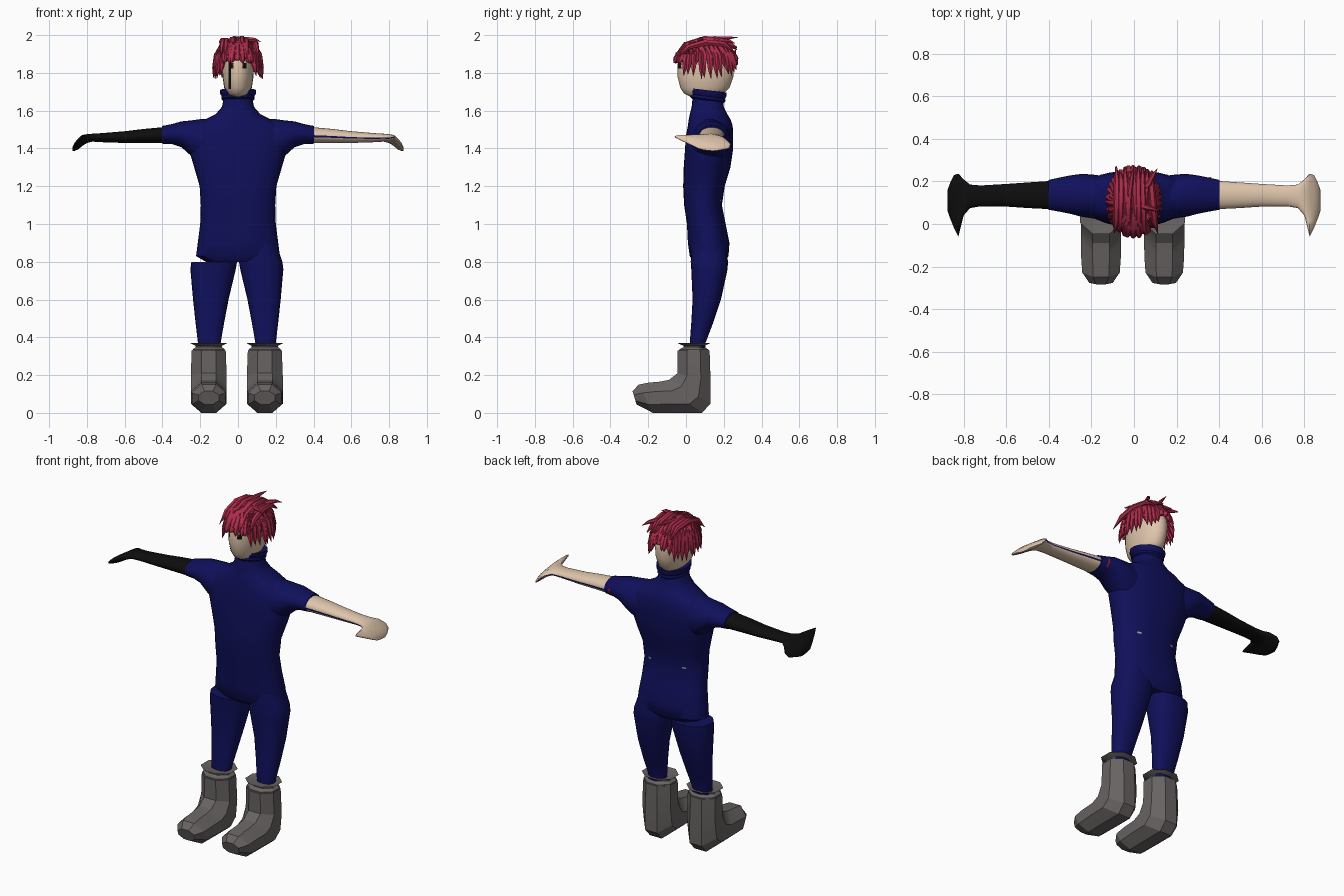
import bpy, bmesh, math, random
from mathutils import Vector
from mathutils.bvhtree import BVHTree

if "Cube" in bpy.data.objects:
    bpy.data.objects.remove(bpy.data.objects["Cube"])

random.seed(4)


def material(name, rgb):
    m = bpy.data.materials.new(name)
    m.diffuse_color = (*rgb, 1)
    m.use_nodes = True
    m.node_tree.nodes["Principled BSDF"].inputs["Base Color"].default_value = m.diffuse_color
    return m


BLUE = material("navy suit", (0.005, 0.005, 0.105))
SKIN = material("skin", (0.74, 0.56, 0.41))
BLACK = material("black", (0.004, 0.004, 0.004))
GREY = material("boot grey", (0.14, 0.125, 0.125))
HAIR = material("crimson hair", (0.42, 0.025, 0.07))
RED = material("red", (0.35, 0.01, 0.02))
PALE = material("pale grey", (0.4, 0.4, 0.42))


def finish(name, bm, mats, angle=40):
    bmesh.ops.recalc_face_normals(bm, faces=bm.faces)
    me = bpy.data.meshes.new(name)
    bm.to_mesh(me)
    bm.free()
    for m in mats:
        me.materials.append(m)
    ob = bpy.data.objects.new(name, me)
    bpy.context.collection.objects.link(ob)
    bpy.ops.object.select_all(action='DESELECT')
    ob.select_set(True)
    bpy.context.view_layer.objects.active = ob
    bpy.ops.object.shade_smooth_by_angle(angle=math.radians(angle))
    return ob


def add_loft(bm, rings, n, power=2.0, turn=0.0, grow=1.0):
    """Skin elliptical rings given as (centre, half axis u, half axis v)."""
    def p(t):
        return math.copysign(abs(t) ** (2 / power), t) * grow
    loops = []
    for c, u, v in rings:
        c, u, v = Vector(c), Vector(u), Vector(v)
        loops.append([bm.verts.new(c + u * p(math.cos(a)) + v * p(math.sin(a)))
                      for a in (math.tau * (i + turn) / n for i in range(n))])
    sides = []
    for a, b in zip(loops, loops[1:]):
        sides += [(i, bm.faces.new((a[i], a[(i + 1) % n], b[(i + 1) % n], b[i])))
                  for i in range(n)]
    bm.faces.new(loops[0])
    bm.faces.new(loops[-1])
    return sides


def loft(name, rings, mats, n=24, rule=None, angle=40, **kw):
    bm = bmesh.new()
    for i, f in add_loft(bm, rings, n, **kw):
        if rule:
            f.material_index = rule(i, f.calc_center_median())
    return finish(name, bm, mats, angle)


def flat(x, y, z, rx, ry, tilt=0):
    return ((x, y, z), (rx, 0, 0), (0, ry, tilt))


# Suit body
body = [(.80, .17, .04, .20), (.83, .222, .02, .225), (.9, .213, .01, .23),
        (1.0, .2, .005, .21), (1.1, .197, -.01, .19), (1.2, .203, -.015, .205),
        (1.3, .232, -.012, .235), (1.4, .262, -.005, .25), (1.47, .26, 0, .25),
        (1.52, .235, .01, .247), (1.555, .17, .015, .235), (1.58, .12, .02, .22),
        (1.62, .085, .03, .2), (1.67, .075, .035, .195)]
torso = loft("suit_torso", [flat(0, (a + b) / 2, z, rx, (b - a) / 2) for z, rx, a, b in body],
             [BLUE], n=32, power=2.3)

# Rolled collar
loft("collar", [flat(0, .115, z, rx, ry, -.012) for z, rx, ry in
                [(1.65, .074, .083), (1.662, .088, .095), (1.675, .086, .092),
                 (1.69, .096, .1), (1.708, .096, .099), (1.7, .075, .08)]], [BLUE])

# Limbs, one pass per side
leg = [(.9, .02, .2, .03, .21), (.8, .005, .235, .025, .222), (.76, .012, .24, .028, .22),
       (.6, .05, .226, .035, .185), (.48, .073, .213, .028, .145),
       (.37, .092, .2, .02, .103), (.33, .092, .2, .02, .103)]
sleeve = [(.1, .12, 1.43, .1, .13), (.2, .13, 1.44, .103, .115), (.25, .135, 1.455, .1, .093),
          (.3, .138, 1.475, .09, .068), (.35, .138, 1.476, .08, .053), (.402, .137, 1.472, .07, .047)]
forearm = [(.38, .136, 1.471, .067, .043, 0), (.5, .135, 1.466, .06, .037, 0),
           (.6, .135, 1.46, .053, .031, 0), (.72, .132, 1.457, .049, .024, 0),
           (.77, .13, 1.457, .055, .021, 0), (.8, .125, 1.452, .085, .023, -.005),
           (.825, .088, 1.442, .148, .022, -.02), (.845, .105, 1.425, .125, .022, -.02),
           (.865, .11, 1.409, .08, .018, -.012), (.877, .11, 1.396, .045, .006, -.006)]
# Boot rings: front/top point, back/bottom point, half width
boot = [(-.045, .33, .125, .33, .09), (-.045, .21, .13, .17, .095), (-.09, .175, .13, .05, .095),
        (-.14, .165, .085, .0, .095), (-.2, .16, -.06, .0, .093),
        (-.25, .15, -.175, .0, .088), (-.283, .115, -.262, .045, .055)]
cuff = [(.325, .088, .08), (.335, .086, .078), (.348, .07, .055), (.355, .07, .055),
        (.37, .098, .088), (.36, .055, .045)]

for s, side in ((-1, "left"), (1, "right")):
    bulge = .012 if s < 0 else 0
    rows = leg[1:] if s < 0 else leg
    loft(f"{side}_trouser_leg",
         [flat(s * (a + b + bulge) / 2, (c + d) / 2, z, (b + bulge - a) / 2, (d - c) / 2)
          for z, a, b, c, d in rows], [BLUE], power=2.3)
    loft(f"{side}_sleeve", [((s * x, y, z), (0, ry, 0), (0, 0, rz)) for x, y, z, ry, rz in sleeve],
         [BLUE])
    # Bare arm carries a thin blue seam front and back
    loft(f"{side}_arm_and_hand",
         [((s * x, y, z), (0, ry, t), (0, 0, rz)) for x, y, z, ry, rz, t in forearm],
         [BLACK if s < 0 else SKIN, BLUE],
         rule=lambda i, c: int(c.x > 0 and i in (12, 23) and c.x < .82))
    bx = -.155 if s < 0 else .142
    loft(f"{side}_boot",
         [((bx, (y0 + y1) / 2, (z0 + z1) / 2), (w, 0, 0), (0, (y1 - y0) / 2, (z1 - z0) / 2))
          for y0, z0, y1, z1, w in boot], [GREY], n=8, turn=.5,
         grow=1 / math.cos(math.pi / 8), angle=25)
    loft(f"{side}_boot_cuff", [flat(bx, .042, z, rx, ry) for z, rx, ry in cuff],
         [GREY], n=8, turn=.5, grow=1 / math.cos(math.pi / 8), angle=25)

# Head with a hair-coloured scalp
skull = [(1.675, .09, .045, .07), (1.69, .095, .06, .105), (1.72, .1, .073, .13),
         (1.78, .103, .082, .148), (1.84, .105, .085, .15), (1.88, .105, .083, .143),
         (1.91, .105, .075, .125), (1.94, .105, .055, .09), (1.955, .105, .02, .03)]
head = loft("head", [flat(0, y, z, rx, ry) for z, y, rx, ry in skull], [SKIN, HAIR],
            rule=lambda i, c: int(c.z > 1.88))


# Painted details: thin plates laid on a surface along y
def decal(name, target, mat, x0, x1, z0, z1, front=True):
    me = target.data
    tree = BVHTree.FromPolygons([v.co for v in me.vertices], [p.vertices for p in me.polygons])
    d = 1 if front else -1
    bm = bmesh.new()
    cols = []
    for x in (x0, (x0 + x1) / 2, x1):
        col = []
        for k in range(7):
            z = z0 + (z1 - z0) * k / 6
            hit = tree.ray_cast(Vector((x, -2 * d, z)), Vector((0, d, 0)))[0]
            col.append(bm.verts.new((x, hit.y - .004 * d, z)))
        cols.append(col)
    for a, b in zip(cols, cols[1:]):
        for k in range(6):
            bm.faces.new((a[k], b[k], b[k + 1], a[k + 1]))
    finish(name, bm, [mat])


decal("face_stripe", head, BLACK, -.049, -.037, 1.715, 1.87)
for s, side in ((-1, "left"), (1, "right")):
    decal(f"{side}_eye", head, BLACK, s * .034 - .011, s * .034 + .011, 1.822, 1.852)
    decal(f"{side}_iris", head, RED, s * .026 - .003, s * .026 + .003, 1.824, 1.85)
    decal(f"{side}_back_mark", torso, PALE, s * .115 - .012, s * .115 + .012, 1.12, 1.13, False)
decal("sleeve_mark", bpy.data.objects["right_sleeve"], RED, .355, .365, 1.44, 1.49, False)


# Hair strands: tapered tubes draped from the crown
def add_strand(bm, pts, radii):
    pts = [Vector(p) for p in pts]
    rings = []
    for i, (p, r) in enumerate(zip(pts, radii)):
        t = (pts[min(i + 1, len(pts) - 1)] - pts[max(i - 1, 0)]).normalized()
        u = t.cross(Vector((0, 0, 1)) if abs(t.z) < .9 else Vector((0, 1, 0))).normalized()
        rings.append((p, u * r, t.cross(u) * r))
    add_loft(bm, rings, 6)


def jitter(r):
    return random.uniform(-r, r)


bm = bmesh.new()
for count, out, lift in ((34, 1.0, 0), (24, .93, .035)):
    for i in range(count):
        a = math.tau * (i + .5) / count + jitter(.06)
        tip = 1.765 + lift + .085 * abs(math.sin(a)) ** 7 + random.random() * .03
        if math.sin(a) < -.8:
            tip = max(tip, 1.85)
        path = []
        for k, z, da in ((.3, 1.957, 0), (.75, 1.94, .03), (.95, 1.895, .06),
                         (1.06, (1.88 + tip) / 2, .08), (1.13, tip, .1)):
            b = a + da * math.cos(a)
            path.append((.116 * k * out * math.cos(b),
                         .105 + .153 * k * out * math.sin(b), z + lift * .3))
        add_strand(bm, path, (.008, .017, .018, .014, .001))
finish("hanging_hair", bm, [HAIR], 50)

# Long strands swept front to back over the crown
bm = bmesh.new()
for i in range(9):
    x = -.08 + .02 * i
    top = 1.979 - 2.6 * (x + .01) ** 2 + jitter(.004)
    lean = jitter(.02)
    add_strand(bm, [(x * 1.05, .255 + jitter(.015), top - .045), (x, .2, top - .008),
                    (x + lean * .5, .1, top), (x + lean, .01, top - .025),
                    (x * 1.1 + lean * 1.4, -.045, top - .085 + jitter(.01))],
               (.004, .015, .018, .015, .001))
# Flicked-up tips
for pts in ([(0, .1, 1.965), (.05, .08, 1.978), (.09, .07, 1.976), (.12, .06, 1.965)],
            [(-.02, .08, 1.965), (-.02, .15, 1.982), (-.01, .22, 1.985), (0, .275, 1.988)],
            [(.03, .15, 1.955), (.07, .19, 1.97), (.09, .23, 1.968), (.11, .26, 1.955)]):
    add_strand(bm, pts, (.012, .014, .01, .001))
finish("crown_hair", bm, [HAIR], 50)
